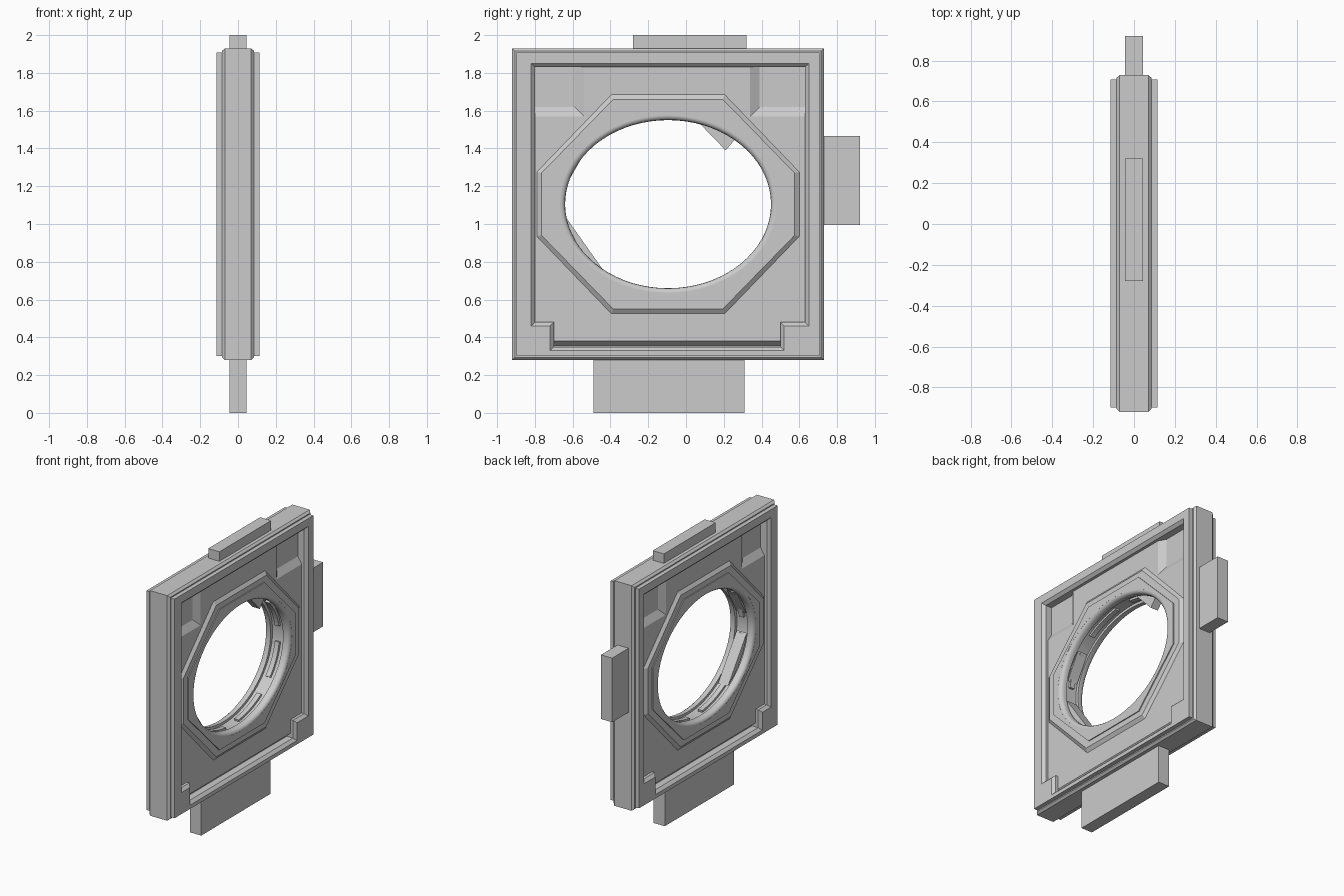
import bpy
import bmesh
from math import cos, sin, radians

default = bpy.data.objects.get("Cube")
if default:
    bpy.data.objects.remove(default, do_unlink=True)

CY, CZ = -0.095, 1.105          # centre of the oval opening


def make_object(name, bm):
    bmesh.ops.recalc_face_normals(bm, faces=bm.faces)
    mesh = bpy.data.meshes.new(name)
    bm.to_mesh(mesh)
    bm.free()
    obj = bpy.data.objects.new(name, mesh)
    bpy.context.collection.objects.link(obj)
    return obj


def loft(name, levels, closed=False):
    """Skin a stack of (x, [(y, z), ...]) outlines; cap the ends unless closed."""
    bm = bmesh.new()
    rings = [[bm.verts.new((x, y, z)) for y, z in pts] for x, pts in levels]
    pairs = list(zip(rings, rings[1:]))
    if closed:
        pairs.append((rings[-1], rings[0]))
    else:
        bm.faces.new(rings[0])
        bm.faces.new(rings[-1])
    n = len(rings[0])
    for a, b in pairs:
        for i in range(n):
            j = (i + 1) % n
            bm.faces.new((a[i], a[j], b[j], b[i]))
    return make_object(name, bm)


def rect(y0, y1, z0, z1, inset=0):
    y0, y1, z0, z1 = y0 + inset, y1 - inset, z0 + inset, z1 - inset
    return [(y0, z0), (y1, z0), (y1, z1), (y0, z1)]


def oval_point(degrees, offset):
    t = radians(degrees)
    return CY + (0.545 + offset) * cos(t), CZ + (0.445 + offset * 0.85) * sin(t)


def oval(offset, count=72):
    return [oval_point(360 * i / count, offset) for i in range(count)]


def arc(start, end, offset, count=8):
    return [oval_point(start + (end - start) * i / count, offset) for i in range(count + 1)]


def octagon(half_y, half_z, flat_y, flat_z):
    quarter = [(half_y, flat_z), (flat_y, half_z)]
    pts = quarter + [(-y, z) for y, z in reversed(quarter)]
    pts += [(-y, -z) for y, z in pts]
    return [(CY + y, CZ + z) for y, z in pts]


def recess_outline(grow):
    """Opening inside the rim, stepped at both lower corners."""
    left, right, low, top = -0.80 - grow, 0.63 + grow, 0.35 - grow, 1.83 + grow
    step_z = 0.48 - grow
    return [(left, top), (left, step_z), (left + 0.10, step_z), (left + 0.10, low),
            (right - 0.13, low), (right - 0.13, step_z), (right, step_z), (right, top)]


def panel_outline(grow):
    """Inner panel with both upper corners cut away for the pockets."""
    low, shelf = 0.38 - grow / 2, 1.57 + grow
    left, right = -0.54 - grow, 0.34 + grow
    return [(-0.82, low), (0.65, low), (0.65, shelf), (right, shelf),
            (right, 1.85), (left, 1.85), (left, shelf), (-0.82, shelf)]


def bake(obj):
    graph = bpy.context.evaluated_depsgraph_get()
    mesh = bpy.data.meshes.new_from_object(obj.evaluated_get(graph))
    obj.modifiers.clear()
    obj.data = mesh


def mirror(obj):
    obj.modifiers.new("both_sides", "MIRROR").use_axis[0] = True
    bake(obj)


def cut(obj, cutter):
    mod = obj.modifiers.new("cut", "BOOLEAN")
    mod.operation = "DIFFERENCE"
    mod.solver = "EXACT"
    mod.object = cutter
    bake(obj)


# Chamfered square body with a raised rim on each face
square = (-0.92, 0.73, 0.28, 1.93)
half = [(0.07, 0), (0.085, 0.014), (0.085, 0.022), (0.115, 0.022)]
profile = [(-x, i) for x, i in reversed(half)] + half
body = loft("frame_body", [(x, rect(*square, i)) for x, i in profile])

# Cutters for the face recess and the opening
recess = loft("recess_cutter", [(0.045, recess_outline(0)), (0.095, recess_outline(0)),
                                (0.115, recess_outline(0.02)), (0.13, recess_outline(0.02))])
mirror(recess)
opening = loft("opening_cutter", [(-0.2, oval(0.03)), (0.2, oval(0.03))])
for cutter in (recess, opening):
    cutter.hide_render = True
cut(body, recess)

# Panel and raised octagons on both faces
panel = loft("inner_panel", [(0.04, panel_outline(0.05)), (0.045, panel_outline(0.05)),
                             (0.075, panel_outline(0))])
raised = loft("octagon_plate", [(0.06, octagon(0.695, 0.58, 0.30, 0.17)),
                                (0.075, octagon(0.695, 0.58, 0.30, 0.17)),
                                (0.093, octagon(0.67, 0.555, 0.29, 0.165))])
collar = loft("octagon_collar", [(0.08, octagon(0.62, 0.515, 0.26, 0.155)),
                                 (0.10, octagon(0.62, 0.515, 0.26, 0.155))])
for part in (panel, raised, collar):
    mirror(part)
for part in (body, panel, raised, collar):
    cut(part, opening)
for cutter in (recess, opening):
    bpy.data.objects.remove(cutter, do_unlink=True)

# Rounded lining of the opening with a central groove
lip = [(0.08, 0.05), (0.0995, 0.031), (0.0995, 0.025), (0.095, 0.012),
       (0.085, 0.003), (0.07, 0), (0.05, 0), (0.05, 0.022)]
loop = lip + [(-x, o) for x, o in reversed(lip)]
lining = loft("opening_lining", [(x, oval(o)) for x, o in loop], closed=True)
bpy.ops.object.select_all(action="DESELECT")
lining.select_set(True)
bpy.context.view_layer.objects.active = lining
bpy.ops.object.shade_smooth_by_angle(angle=radians(40))

# Curved bars lying in the groove
for k in range(8):
    a = 45 * k + 8
    outline = arc(a, a + 30, 0.028) + arc(a + 30, a, 0.004)
    loft(f"groove_bar_{k + 1}", [(-0.018, outline), (0.018, outline)])

# Flat-edged fillers and the pointed tooth inside the opening
for k, (a, b) in enumerate([(142, 168), (187, 233)]):
    chord = arc(a, b, 0.01)
    loft(f"flat_filler_{k + 1}", [(-0.04, chord), (0.04, chord)])
tooth = [(0.06, 1.545), (0.21, 1.39), (0.27, 1.46), (0.20, 1.51)]
loft("pointed_tooth", [(-0.03, tooth), (0.03, tooth)])

# Mounting tabs on three edges
tabs = {"bottom_tab": (-0.49, 0.31, 0, 0.30),
        "top_tab": (-0.28, 0.32, 1.91, 2.0),
        "back_tab": (0.71, 0.92, 0.995, 1.465)}
for name, box in tabs.items():
    loft(name, [(-0.045, rect(*box)), (0.045, rect(*box))])
